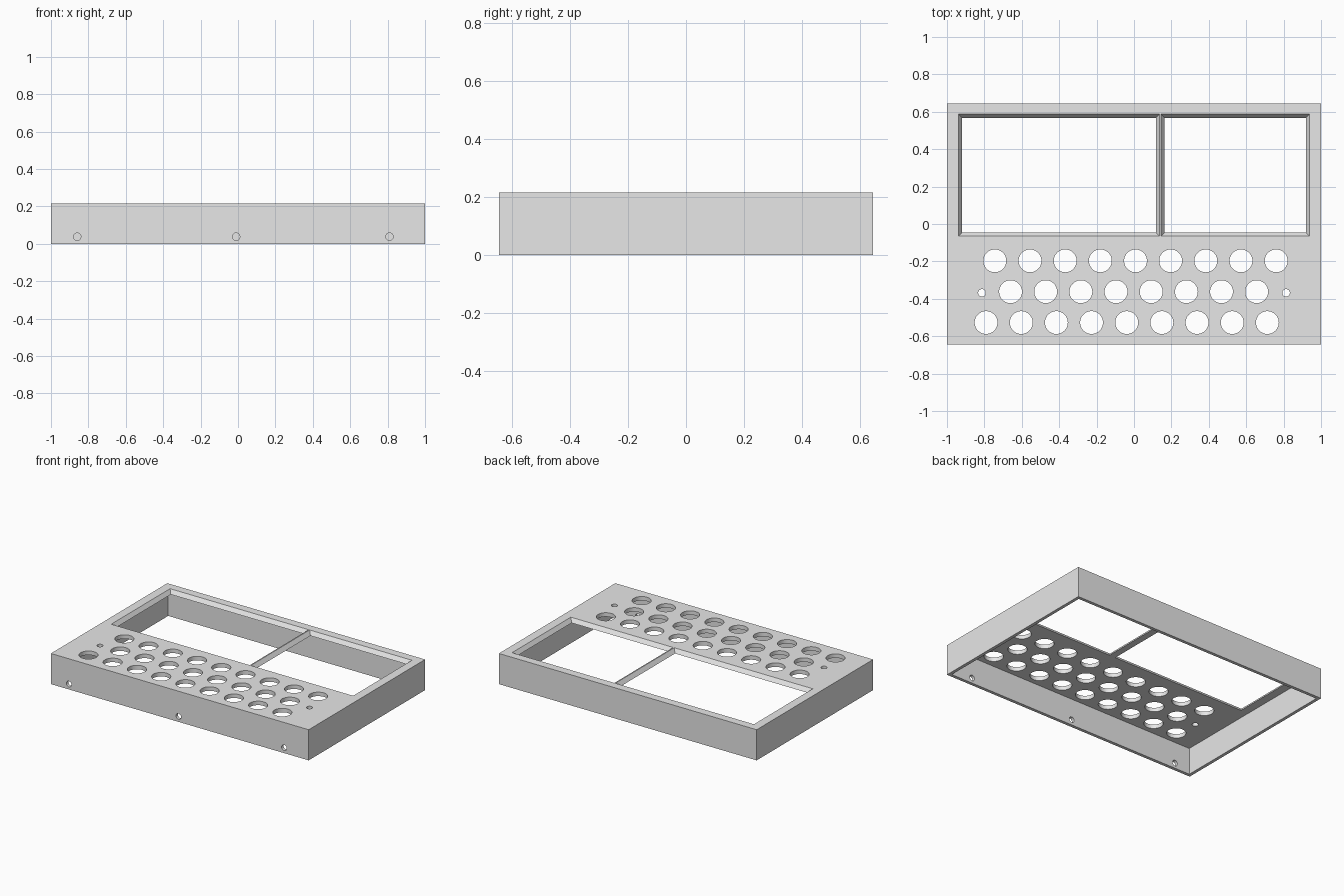
import bpy, bmesh, math
from mathutils import Matrix, Vector

if "Cube" in bpy.data.objects:
    bpy.data.objects.remove(bpy.data.objects["Cube"])

WIDTH, DEPTH, HEIGHT = 2.0, 1.29, 0.215
WALL, PLATE, BEVEL = 0.022, 0.028, 0.021

grey = bpy.data.materials.new("light grey")
grey.use_nodes = True
grey.diffuse_color = (0.8, 0.8, 0.8, 1)
grey.node_tree.nodes["Principled BSDF"].inputs["Base Color"].default_value = (0.8, 0.8, 0.8, 1)


def add_box(bm, x0, x1, y0, y1, z0, z1):
    size = Matrix.Diagonal((x1 - x0, y1 - y0, z1 - z0, 1))
    centre = Matrix.Translation(((x0 + x1) / 2, (y0 + y1) / 2, (z0 + z1) / 2))
    return bmesh.ops.create_cube(bm, size=1, matrix=centre @ size)["verts"]


def add_hole(bm, centre, radius, length, turn=0):
    matrix = Matrix.Translation(centre) @ Matrix.Rotation(turn, 4, "X")
    bmesh.ops.create_cone(bm, cap_ends=True, segments=48, radius1=radius,
                          radius2=radius, depth=length, matrix=matrix)


def add_window(bm, x0, x1, y0, y1):
    # Opening that narrows downwards, slightly overshooting the plate
    over = 0.001
    slope = BEVEL / PLATE
    low = HEIGHT - PLATE - over
    verts = add_box(bm, x0, x1, y0, y1, low, HEIGHT + over)
    middle = Vector(((x0 + x1) / 2, (y0 + y1) / 2, 0))
    for v in verts:
        shift = (HEIGHT - v.co.z) * slope
        v.co.x += math.copysign(shift, middle.x - v.co.x)
        v.co.y += math.copysign(shift, middle.y - v.co.y)


def make_object(name, bm):
    mesh = bpy.data.meshes.new(name)
    bm.to_mesh(mesh)
    bm.free()
    obj = bpy.data.objects.new(name, mesh)
    bpy.context.collection.objects.link(obj)
    return obj


def cut(obj, name, bm):
    cutter = make_object(name, bm)
    cutter.hide_render = True
    mod = obj.modifiers.new(name, "BOOLEAN")
    mod.operation = "DIFFERENCE"
    mod.solver = "EXACT"
    mod.object = cutter
    bpy.context.view_layer.objects.active = obj
    bpy.ops.object.modifier_apply(modifier=mod.name)
    bpy.data.objects.remove(cutter)


# Outer block of the case
bm = bmesh.new()
add_box(bm, -WIDTH / 2, WIDTH / 2, -DEPTH / 2, DEPTH / 2, 0, HEIGHT)
case = make_object("case_top", bm)
case.data.materials.append(grey)

# Hollow, open underneath
bm = bmesh.new()
inner_x, inner_y = WIDTH / 2 - WALL, DEPTH / 2 - WALL
add_box(bm, -inner_x, inner_x, -inner_y, inner_y, -0.1, HEIGHT - PLATE)
cut(case, "cavity", bm)

# Two bevelled windows, leaving a thin ridge between them
bm = bmesh.new()
add_window(bm, -0.94, 0.138, -0.066, 0.589)
add_window(bm, 0.143, 0.94, -0.066, 0.589)
cut(case, "windows", bm)

# Staggered rows of round button holes and two small screw holes
bm = bmesh.new()
PITCH = 0.188
for start, y, count in ((-0.744, -0.197, 9), (-0.66, -0.362, 8), (-0.791, -0.527, 9)):
    for i in range(count):
        add_hole(bm, (start + i * PITCH, y, HEIGHT), 0.061, 0.1)
for x in (-0.813, 0.813):
    add_hole(bm, (x, -0.368, HEIGHT), 0.02, 0.1)

# Screw holes through the front wall
for x in (-0.86, -0.01, 0.81):
    add_hole(bm, (x, -DEPTH / 2, 0.038), 0.02, 0.1, math.pi / 2)
cut(case, "round_holes", bm)

bpy.ops.object.select_all(action="DESELECT")
case.select_set(True)
bpy.context.view_layer.objects.active = case
bpy.ops.object.shade_smooth_by_angle(angle=math.radians(30))
